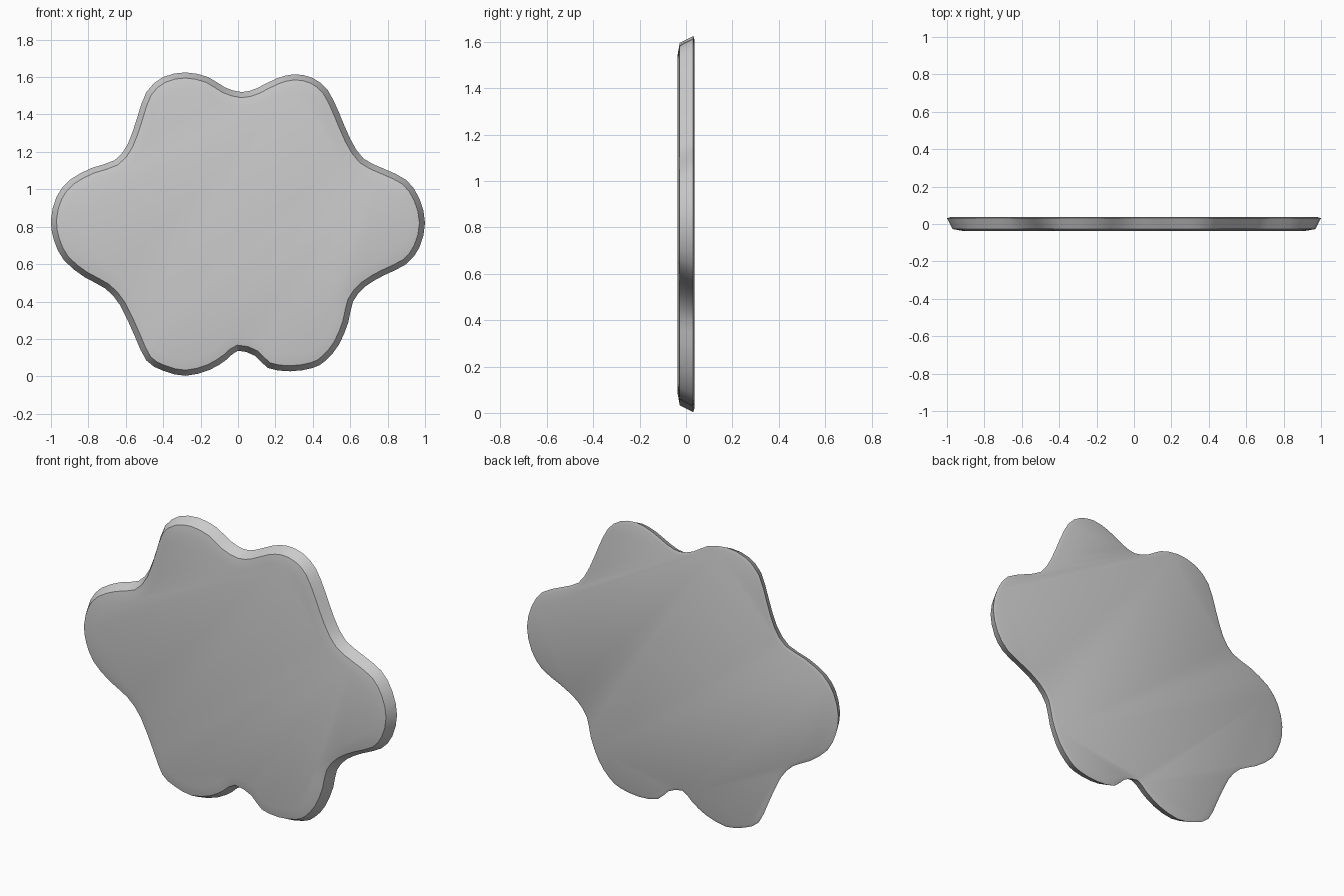
import bpy, bmesh
from mathutils import Vector

if "Cube" in bpy.data.objects:
    bpy.data.objects.remove(bpy.data.objects["Cube"])

# Outline (x, z), clockwise from the top notch
pts = [(.02,1.52),(.10,1.54),(.20,1.59),(.30,1.615),(.40,1.595),(.48,1.53),
       (.54,1.41),(.60,1.27),(.67,1.165),(.78,1.11),(.90,1.05),(.97,.95),
       (1.0,.82),(.97,.69),(.90,.60),(.78,.54),(.68,.48),(.615,.40),
       (.59,.29),(.54,.17),(.47,.085),(.40,.045),(.28,.027),(.16,.045),
       (.09,.11),(0,.137),(-.06,.09),(-.15,.035),(-.28,.003),(-.40,.03),
       (-.49,.085),(-.55,.21),(-.63,.38),(-.71,.47),(-.82,.53),(-.93,.62),
       (-.985,.73),(-1.0,.84),(-.97,.96),(-.90,1.05),(-.78,1.115),(-.66,1.155),
       (-.59,1.24),(-.54,1.38),(-.49,1.52),(-.40,1.60),(-.28,1.625),
       (-.16,1.60),(-.07,1.545)]
P = [Vector(p) for p in pts]
N = len(P)

# Smooth closed curve through the points
outline = []
for i in range(N):
    a, b, c, d = (P[(i + k) % N] for k in (-1, 0, 1, 2))
    for t in (0, .5):
        outline.append(.5 * (2*b + (c - a)*t + (2*a - 5*b + 4*c - d)*t*t
                             + (3*b - a - 3*c + d)*t**3))
M = len(outline)


def inset(dist):
    """Outline moved inward along its normals."""
    ring = []
    for i, p in enumerate(outline):
        t = (outline[(i + 2) % M] - outline[i - 2]).normalized()
        ring.append(p + Vector((t.y, -t.x)) * dist)
    return ring


# Flat plaque: bevelled edge, narrower at the front
bm = bmesh.new()
rings = [[bm.verts.new((p.x, y, p.y)) for p in inset(d)]
         for y, d in ((.037, .018), (.031, 0), (-.027, .03), (-.037, .085))]
for r0, r1 in zip(rings, rings[1:]):
    for i in range(M):
        j = (i + 1) % M
        bm.faces.new((r0[i], r0[j], r1[j], r1[i]))
bm.faces.new(rings[0])
bm.faces.new(rings[-1])
bmesh.ops.recalc_face_normals(bm, faces=bm.faces)
mesh = bpy.data.meshes.new("flower_plaque")
bm.to_mesh(mesh)
bm.free()
obj = bpy.data.objects.new("flower_plaque", mesh)
bpy.context.collection.objects.link(obj)
bpy.context.view_layer.objects.active = obj
obj.select_set(True)
bpy.ops.object.shade_smooth_by_angle()
